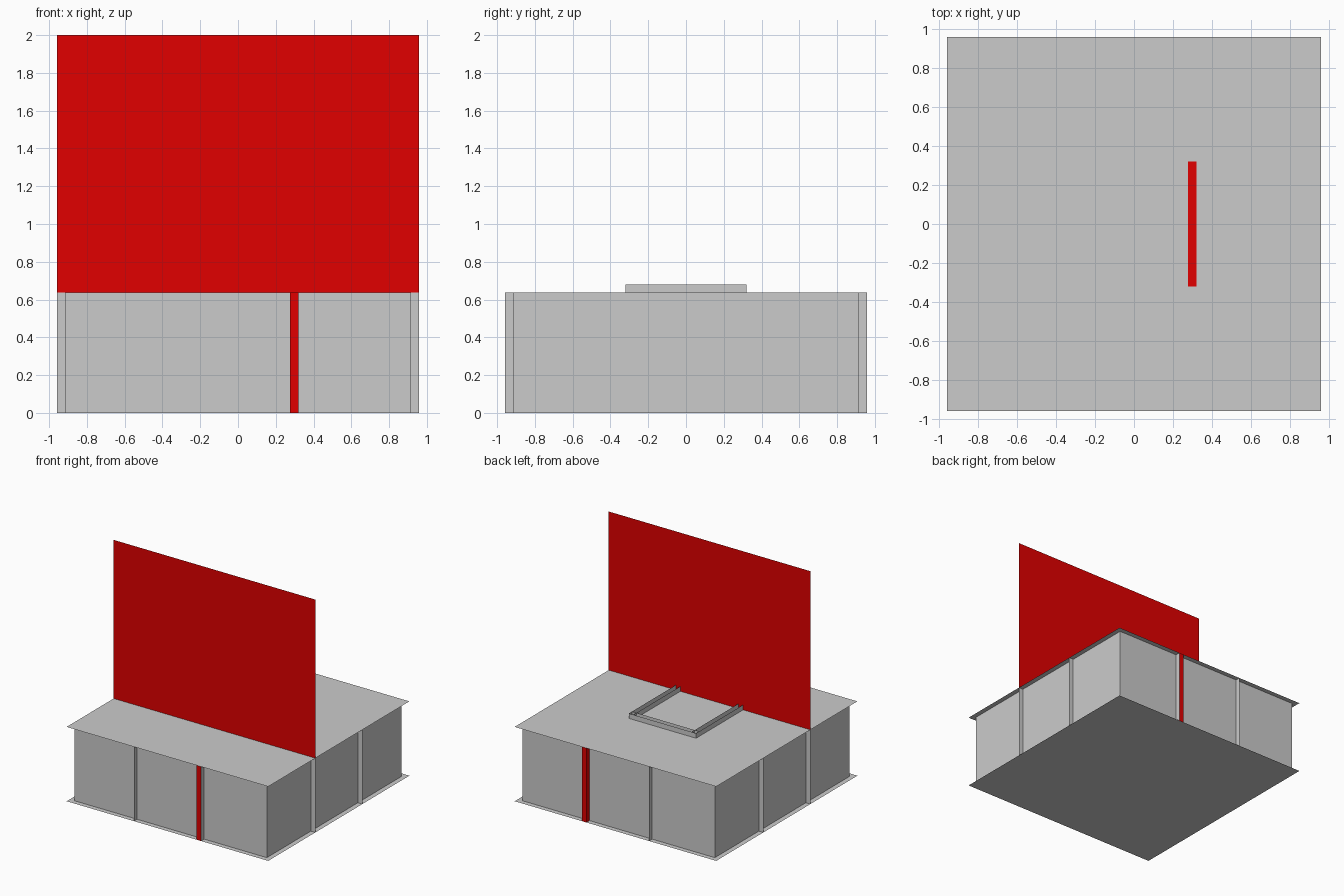
import bpy

if "Cube" in bpy.data.objects:
    bpy.data.objects.remove(bpy.data.objects["Cube"])

U = 2 / 47            # one model unit: total height is 47 units
E = 22.5 * U          # plate half width
W = 21.5 * U          # wall half width
T = 7.5 * U           # grid lines at one third of the width
H = 15 * U            # roof height

red = bpy.data.materials.new("red")
red.diffuse_color = (0.75, 0.0, 0.0, 1)
red.use_nodes = True
red.node_tree.nodes["Principled BSDF"].inputs["Base Color"].default_value = red.diffuse_color


def mesh(name, verts, faces, mat=None):
    me = bpy.data.meshes.new(name)
    me.from_pydata(verts, [], faces)
    ob = bpy.data.objects.new(name, me)
    bpy.context.collection.objects.link(ob)
    if mat:
        me.materials.append(mat)
    return ob


def flat(name, x, y, z, mat=None):
    """Thin rectangle, horizontal."""
    return mesh(name, [(x[0], y[0], z), (x[1], y[0], z), (x[1], y[1], z), (x[0], y[1], z)],
                [(0, 1, 2, 3)], mat)


def upright(name, a, b, z0, z1, mat=None):
    """Thin vertical rectangle from plan point a to plan point b."""
    return mesh(name, [(*a, z0), (*b, z0), (*b, z1), (*a, z1)], [(0, 1, 2, 3)], mat)


def ring(name, r, z0, z1):
    """Four upright sides of a square."""
    p = [(-r, -r), (r, -r), (r, r), (-r, r)]
    v = [(*q, z0) for q in p] + [(*q, z1) for q in p]
    return mesh(name, v, [(i, (i + 1) % 4, (i + 1) % 4 + 4, i + 4) for i in range(4)])


# floor, roof and recessed outer walls
flat("floor_plate", (-E, E), (-E, E), 0)
flat("roof_plate", (-E, E), (-E, E), H)
ring("outer_walls", W, 0, H)

# crossing partitions whose ends show as fins outside the walls
for s, side in ((-1, "low"), (1, "high")):
    upright("partition_x_" + side, (s * T, -E), (s * T, E), 0, H)
    upright("partition_y_" + side, (-E, s * T), (E, s * T), 0, H)

# red slab beside the right partition: ends and inner side
upright("red_slab_side", (T - U, -E), (T - U, E), 0, H, red)
for s, side in ((-1, "front"), (1, "back")):
    upright("red_slab_end_" + side, (T - U, s * E), (T, s * E), 0, H, red)

# low open-topped frame on the roof, with a red strip in one channel
for r, part in ((T, "outer"), (T - U, "inner")):
    for s, side in ((-1, "left"), (1, "right")):
        upright(f"frame_{part}_{side}", (s * r, -T), (s * r, T), H, H + U)
    upright(f"frame_{part}_back", (-T, r), (T, r), H, H + U)
flat("frame_red_strip", (T - U, T), (-T, T), H + 0.002, red)

# tall red panel
upright("red_panel", (-E, -T), (E, -T), H, 47 * U, red)
